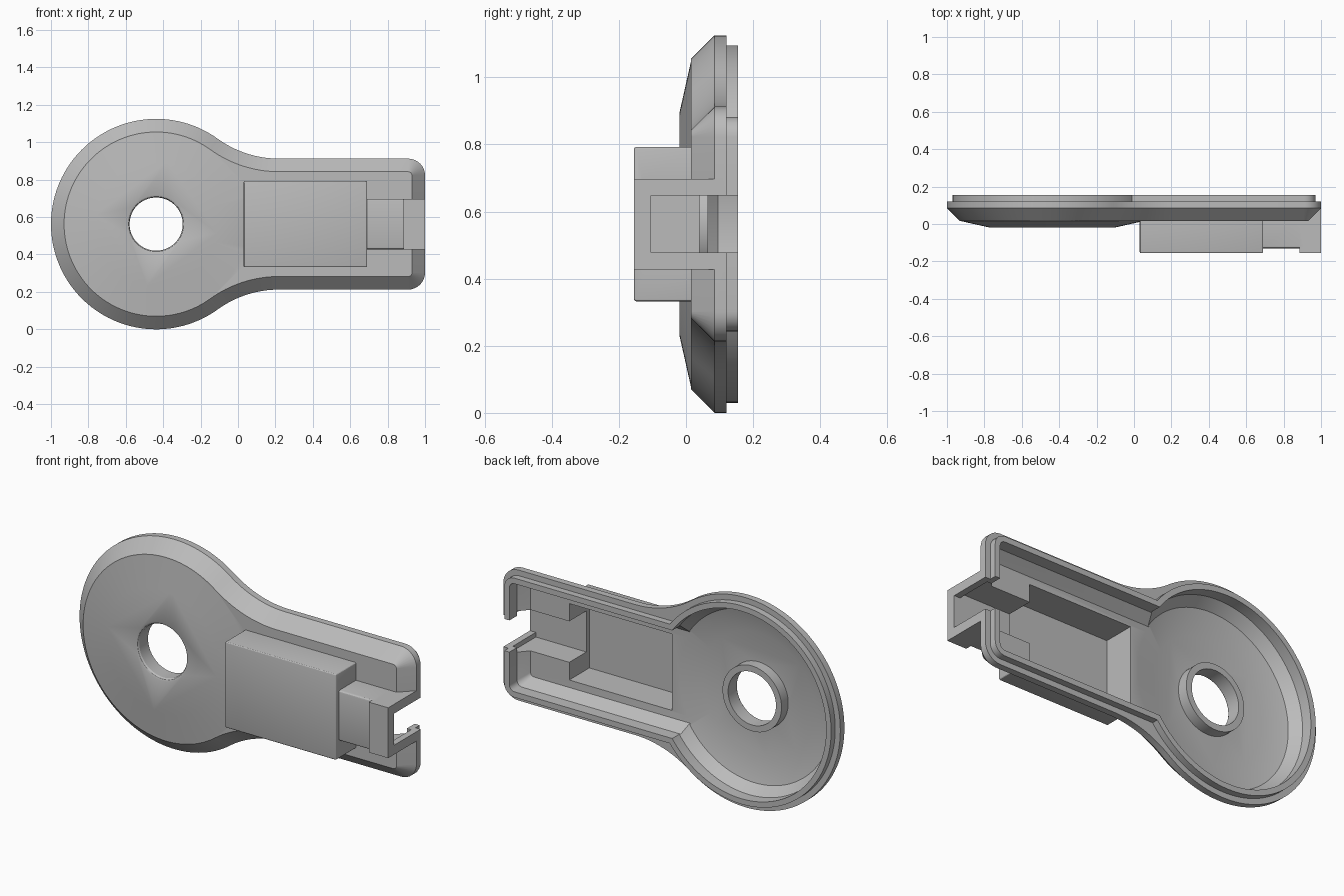
import bpy, bmesh
from math import sin, cos, pi, atan2, radians

cube = bpy.data.objects.get("Cube")
if cube:
    bpy.data.objects.remove(cube, do_unlink=True)

CX, CZ, R = -0.4375, 0.5625, 0.5625   # disc centre and radius
H, FX = 0.35, 0.22                    # handle half height, end of neck fillet
D = FX - CX
FR = (D * D + H * H - R * R) / (2 * (R - H))   # neck fillet radius

grey = bpy.data.materials.new("plain grey")
grey.use_nodes = True
grey.diffuse_color = (0.5, 0.5, 0.5, 1)
grey.node_tree.nodes["Principled BSDF"].inputs["Base Color"].default_value = (0.5, 0.5, 0.5, 1)


def arc(cx, cz, r, a0, a1, n):
    return [(cx + r * cos(a0 + (a1 - a0) * i / n), cz + r * sin(a0 + (a1 - a0) * i / n))
            for i in range(n + 1)]


def circle(r):
    return arc(CX, 0, r, 0, 2 * pi, 128)[:-1]


def keyhole(off):
    """Disc, neck fillet and handle outline, moved inward by off."""
    t = atan2(H + FR, D)
    rc = max(0.09 - off, 0.02)
    half = arc(CX, 0, R - off, pi, t, 48)
    half += arc(FX, H + FR, FR + off, t + pi, 1.5 * pi, 16)[1:]
    half += arc(1 - off - rc, H - off - rc, rc, pi / 2, 0, 8)
    return half + [(x, -z) for x, z in reversed(half[1:])]


def bar(off, rc):
    """Handle outline running back to the disc centre."""
    half = [(CX, H - off)] + arc(1 - off - rc, H - off - rc, rc, pi / 2, 0, 6)
    return half + [(x, -z) for x, z in reversed(half)]


def finish(name, bm):
    bmesh.ops.recalc_face_normals(bm, faces=bm.faces)
    me = bpy.data.meshes.new(name)
    bm.to_mesh(me)
    bm.free()
    me.materials.append(grey)
    ob = bpy.data.objects.new(name, me)
    bpy.context.collection.objects.link(ob)
    return ob


def loft(name, *sections):
    """Closed solid through (outline, y) sections."""
    bm = bmesh.new()
    rings = [[bm.verts.new((x, y, z + CZ)) for x, z in pts] for pts, y in sections]
    n = len(rings[0])
    for a, b in zip(rings, rings[1:]):
        for i in range(n):
            j = (i + 1) % n
            bm.faces.new((a[i], a[j], b[j], b[i]))
    bm.faces.new(rings[0])
    bm.faces.new(rings[-1])
    return finish(name, bm)


def box(name, x0, x1, y0, y1, half, bevel=0):
    bm = bmesh.new()
    bmesh.ops.create_cube(bm, size=1)
    for v in bm.verts:
        v.co = ((x0 + x1) / 2 + v.co.x * (x1 - x0), (y0 + y1) / 2 + v.co.y * (y1 - y0),
                CZ + v.co.z * 2 * half)
    if bevel:
        bmesh.ops.bevel(bm, geom=bm.edges[:], offset=bevel, segments=3, profile=0.5,
                        affect='EDGES')
    return finish(name, bm)


def combine(target, tool, operation):
    mod = target.modifiers.new(tool.name, 'BOOLEAN')
    mod.operation, mod.solver, mod.object = operation, 'EXACT', tool
    bpy.context.view_layer.objects.active = target
    bpy.ops.object.modifier_apply(modifier=mod.name)
    bpy.data.objects.remove(tool, do_unlink=True)


# Chamfered cover with the shallow dome of the disc
cover = loft("cover_shell", (keyhole(0), 0.12), (keyhole(0), 0.085), (keyhole(0.07), 0.015))
solids = [
    loft("dome", (circle(0.45), 0.06), (circle(0.488), 0.0155), (circle(0.33), -0.02)),
    # Stepped rim at the back
    loft("disc_rim", (circle(R - 0.03), 0.155), (circle(R - 0.03), 0.1)),
    loft("handle_rim", (bar(0.03, 0.06), 0.155), (bar(0.03, 0.06), 0.1)),
    # Raised housing, throat and end collar
    box("housing", 0.03, 0.69, -0.155, 0.03, 0.23, 0.007),
    box("throat", 0.66, 0.92, -0.13, 0.03, 0.135, 0.012),
    box("collar", 0.885, 1, -0.155, 0.11, 0.135),
]
# Hollow interior and the open slot at the end
cutters = [
    loft("disc_hollow", (circle(0.503), 0.2), (circle(0.503), 0.095), (circle(0.46), 0.043),
         (circle(0.33), 0.008)),
    loft("handle_hollow", (bar(0.06, 0.03), 0.21), (bar(0.06, 0.03), 0.09),
         (bar(0.105, 0.02), 0.04)),
    box("housing_hollow", 0.055, 0.665, -0.13, 0.09, 0.205),
    box("throat_hollow", 0.64, 0.965, -0.105, 0.09, 0.11),
    box("end_slot", 0.9, 1.1, -0.105, 0.3, 0.085),
]
for ob in solids:
    combine(cover, ob, 'UNION')
for ob in cutters:
    combine(cover, ob, 'DIFFERENCE')

# Collar around the round hole, then the hole with an eased front edge
combine(cover, loft("hole_collar", (circle(0.175), 0.065), (circle(0.175), -0.005)), 'UNION')
combine(cover, loft("hole", (circle(0.142), 0.3), (circle(0.142), -0.008),
                    (circle(0.147), -0.016), (circle(0.165), -0.024)), 'DIFFERENCE')

bpy.ops.object.select_all(action='DESELECT')
cover.select_set(True)
bpy.context.view_layer.objects.active = cover
bpy.ops.object.shade_smooth_by_angle(angle=radians(25))
